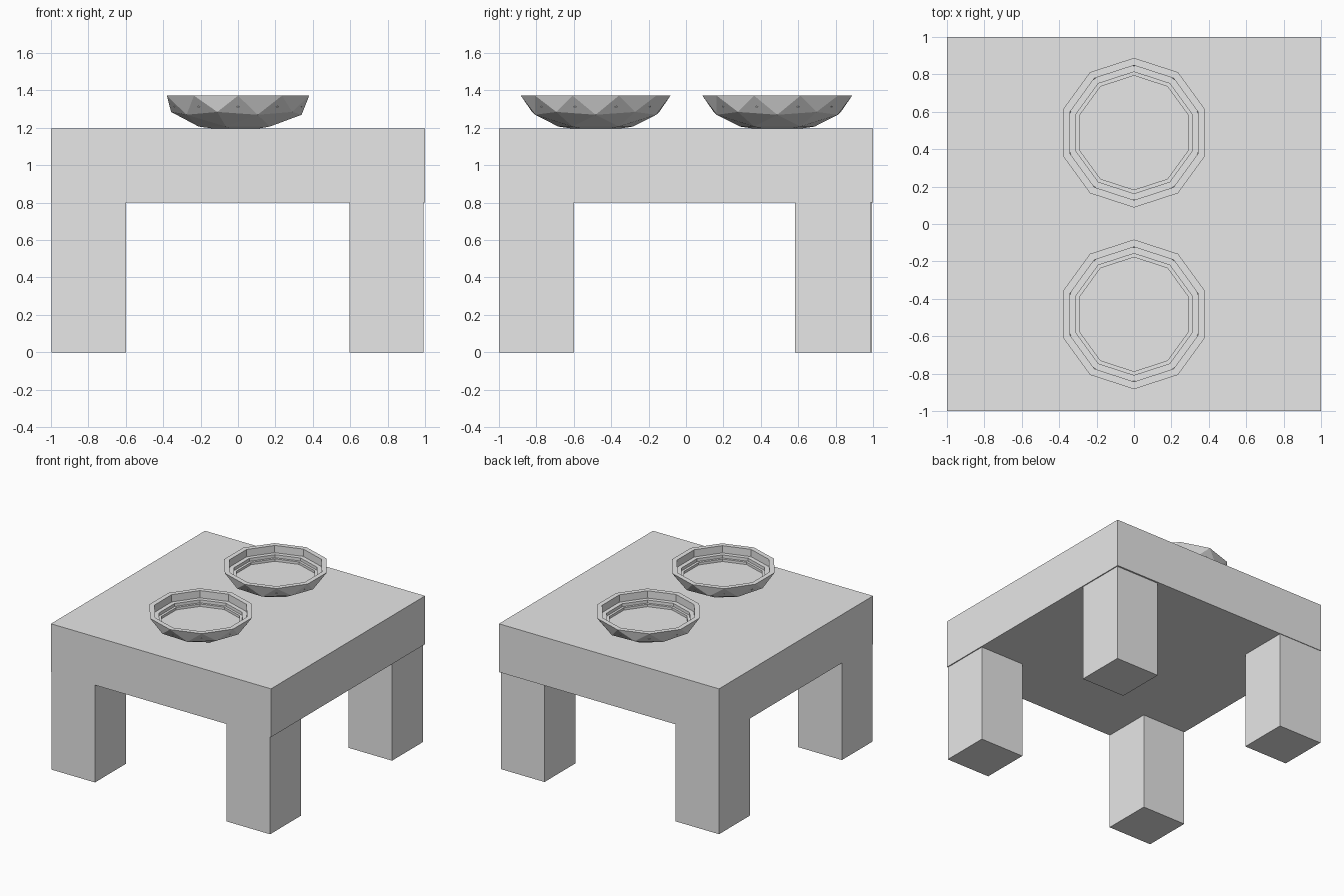
import bpy
import bmesh
from mathutils import Matrix

cube = bpy.data.objects.get("Cube")
if cube:
    bpy.data.objects.remove(cube, do_unlink=True)

GREY = (0.8, 0.8, 0.8, 1.0)
grey = bpy.data.materials.new("plain_grey")
grey.use_nodes = True
grey.diffuse_color = GREY
grey.node_tree.nodes["Principled BSDF"].inputs["Base Color"].default_value = GREY


def add_object(name, bm):
    bmesh.ops.recalc_face_normals(bm, faces=bm.faces)
    mesh = bpy.data.meshes.new(name)
    bm.to_mesh(mesh)
    bm.free()
    mesh.materials.append(grey)
    obj = bpy.data.objects.new(name, mesh)
    bpy.context.collection.objects.link(obj)
    return obj


def box(name, xs, ys, zs):
    bm = bmesh.new()
    spans = (xs, ys, zs)
    size = Matrix.Diagonal([b - a for a, b in spans] + [1])
    centre = Matrix.Translation([(a + b) / 2 for a, b in spans])
    bmesh.ops.create_cube(bm, size=1, matrix=centre @ size)
    return add_object(name, bm)


def bowl(name, y, rim_z, radius=0.4, squash=0.485):
    bm = bmesh.new()
    # Faceted outside: lower half of a flattened icosphere
    bmesh.ops.create_icosphere(bm, subdivisions=2, radius=radius)
    upper = [v for v in bm.verts if v.co.z > 0.01]
    bmesh.ops.delete(bm, geom=upper, context="VERTS")
    bmesh.ops.scale(bm, vec=(1, 1, squash), verts=bm.verts)
    # Stepped inside: alternate flat ledges and upright walls
    rim = [e for e in bm.edges if e.is_boundary]
    face = bmesh.ops.contextual_create(bm, geom=rim)["faces"][0]
    current = radius
    for ring, drop in ((0.36, 0.06), (0.325, 0.025), (0.305, 0.02)):
        for scale, down in ((ring / current, 0), (1, drop)):
            face = bmesh.ops.extrude_discrete_faces(bm, faces=[face])["faces"][0]
            bmesh.ops.scale(bm, vec=(scale, scale, 1), verts=face.verts)
            bmesh.ops.translate(bm, vec=(0, 0, -down), verts=face.verts)
        current = ring
    obj = add_object(name, bm)
    obj.location = (0, y, rim_z)
    return obj


# Table top
box("table_top", (-1, 1), (-1, 1), (0.8, 1.197))

# Four legs, some set slightly in from the edge of the top
RIGHT, LEFT = (-0.997, -0.6), (0.595, 0.992)
FRONT = (-1, -0.6)
box("front_right_leg", RIGHT, FRONT, (0, 0.8))
box("front_left_leg", LEFT, FRONT, (0, 0.8))
box("back_right_leg", RIGHT, (0.59, 0.995), (0, 0.8))
box("back_left_leg", LEFT, (0.583, 0.987), (0, 0.8))

# Two bowls
bowl("front_bowl", -0.483, 1.372)
bowl("back_bowl", 0.488, 1.372)
